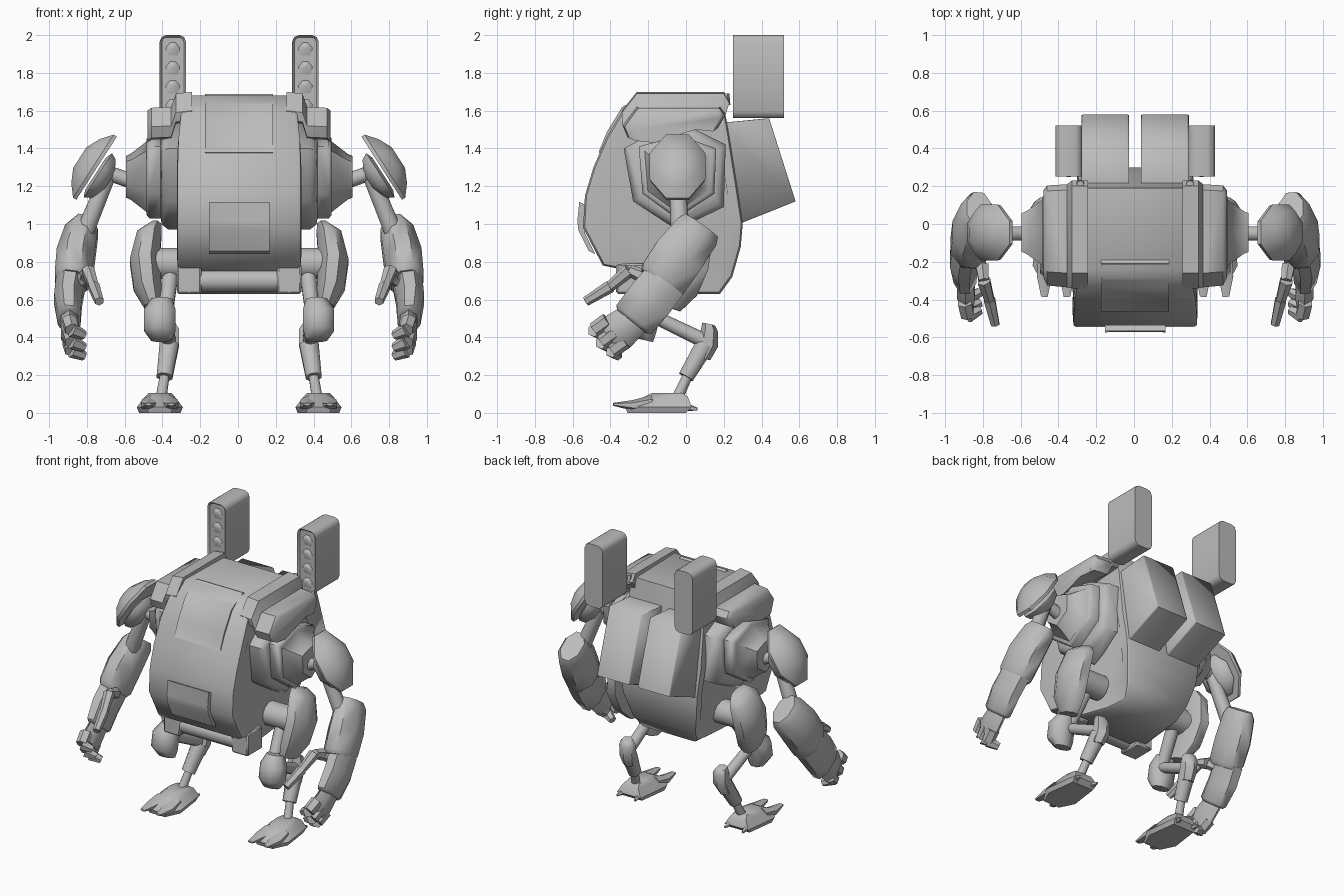
import bpy, bmesh, math
from mathutils import Vector

if "Cube" in bpy.data.objects:
    bpy.data.objects.remove(bpy.data.objects["Cube"])

CENTRE = 0.006
grey = bpy.data.materials.new("plain_grey")
grey.diffuse_color = (0.5, 0.5, 0.5, 1)
grey.use_nodes = True
grey.node_tree.nodes["Principled BSDF"].inputs["Base Color"].default_value = grey.diffuse_color


def finish(name, bm, mirror=True, angle=32):
    bmesh.ops.recalc_face_normals(bm, faces=bm.faces)
    me = bpy.data.meshes.new(name)
    bm.to_mesh(me)
    bm.free()
    me.materials.append(grey)
    ob = bpy.data.objects.new(name, me)
    bpy.context.collection.objects.link(ob)
    bpy.ops.object.select_all(action='DESELECT')
    ob.select_set(True)
    bpy.context.view_layer.objects.active = ob
    bpy.ops.object.shade_smooth_by_angle(angle=math.radians(angle))
    if mirror:
        m = ob.modifiers.new("mirror", 'MIRROR')
        m.use_mirror_merge = False
    ob.location.x = CENTRE
    return ob


def skin(bm, rings):
    """Join rings of points into a closed tube."""
    vs = [[bm.verts.new(p) for p in r] for r in rings]
    n = len(vs[0])
    for a, b in zip(vs, vs[1:]):
        for i in range(n):
            j = (i + 1) % n
            bm.faces.new((a[i], a[j], b[j], b[i]))
    bm.faces.new(vs[0][::-1])
    bm.faces.new(vs[-1])


def loft(name, stations, sides=8, mirror=True, turn=0.5, angle=52):
    """Stations are (centre, radius across x, radius the other way)."""
    bm = bmesh.new()
    w = (Vector(stations[-1][0]) - Vector(stations[0][0])).normalized()
    hint = Vector((0, 1, 0)) if abs(w.x) > 0.8 else Vector((1, 0, 0))
    u = (hint - w * hint.dot(w)).normalized()
    v = w.cross(u)
    rings = []
    for c, ru, rv in stations:
        angs = [2 * math.pi * (i + turn) / sides for i in range(sides)]
        rings.append([Vector(c) + u * ru * math.cos(a) + v * rv * math.sin(a) for a in angs])
    skin(bm, rings)
    return finish(name, bm, mirror, angle)


def rod(name, a, b, ra, rb=None, sides=10, mirror=True):
    rb = rb or ra
    return loft(name, [(a, ra, ra), (b, rb, rb)], sides, mirror)


def slabs(name, rings, mirror=True, bevel=0, angle=40):
    """Each ring is (x, [(y, z), ...])."""
    bm = bmesh.new()
    skin(bm, [[(x, y, z) for y, z in p] for x, p in rings])
    if bevel:
        bmesh.ops.bevel(bm, geom=bm.edges[:], offset=bevel, segments=1,
                        affect='EDGES', profile=0.5)
    return finish(name, bm, mirror, angle)


def rect(y0, y1, z0, z1):
    return [(y0, z0), (y1, z0), (y1, z1), (y0, z1)]


# hull: side profile with a half width at each point, tight rims
hull = [(-0.24, 1.68, .30), (-0.33, 1.61, .31), (-0.42, 1.46, .325), (-0.49, 1.30, .33),
        (-0.535, 1.15, .33), (-0.545, 0.98, .33), (-0.44, 0.78, .33), (-0.34, 0.76, .325),
        (-0.28, 0.66, .30), (0.02, 0.63, .24), (0.18, 0.63, .22), (0.245, 0.72, .25),
        (0.29, 0.88, .29), (0.30, 1.0, .30), (0.27, 1.2, .31), (0.22, 1.52, .30), (0.19, 1.67, .29)]


def hull_ring(dx, k):
    return [(math.copysign(max(w - abs(dx), 0.01), dx), -0.1 + (y + 0.1) * k, 1.15 + (z - 1.15) * k)
            for y, z, w in hull]


bm = bmesh.new()
skin(bm, [hull_ring(-1e-5, .85), hull_ring(-.004, .98), hull_ring(-.018, 1),
          hull_ring(.018, 1), hull_ring(.004, .98), hull_ring(1e-5, .85)])
finish("hull", bm, False, 45)


# front window and lower hatch: raised panels following the hull front
def panel(name, x, path, thick, border):
    bm = bmesh.new()
    a = [[bm.verts.new((s * x, y, z)) for s in (-1, 1)] for y, z in path]
    faces = [bm.faces.new((p[0], p[1], q[1], q[0])) for p, q in zip(a, a[1:])]
    bmesh.ops.recalc_face_normals(bm, faces=faces)
    ext = bmesh.ops.extrude_face_region(bm, geom=faces)
    vs = [e for e in ext['geom'] if isinstance(e, bmesh.types.BMVert)]
    top = [e for e in ext['geom'] if isinstance(e, bmesh.types.BMFace)]
    bmesh.ops.translate(bm, verts=vs, vec=(0, -thick, thick * 0.5))
    bmesh.ops.inset_region(bm, faces=top, thickness=border, depth=-0.004)
    return finish(name, bm, False, 30)


panel("window", 0.18, [(-0.445, 1.37), (-0.40, 1.48), (-0.32, 1.61), (-0.19, 1.68)], 0.018, 0.012)
panel("lower_hatch", 0.16, [(-0.48, 0.84), (-0.535, 0.95), (-0.54, 1.0), (-0.53, 1.10)], 0.035, 0.02)

# lower front frame
slabs("frame_post", [(0.20, rect(-.37, -.2, .63, .79)), (0.33, rect(-.37, -.2, .63, .79))], bevel=.01)
rod("frame_bar", (-0.22, -0.31, 0.70), (0.22, -0.31, 0.70), 0.06, mirror=False)

# stepped shoulder hub
big = [(-.33, 1.40), (-.28, 1.12), (-.05, .97), (.2, 1.09), (.21, 1.42), (-.05, 1.55)]
mid = [(-.25, 1.41), (-.23, 1.16), (-.05, 1.03), (.15, 1.16), (.16, 1.40), (-.04, 1.47)]


def shrink(p, k):
    return [(-.045 + (y + .045) * k, 1.25 + (z - 1.25) * k) for y, z in p]


slabs("shoulder_hub", [(.28, big), (.375, big), (.41, shrink(big, .9)), (.415, mid),
                       (.475, mid), (.49, shrink(mid, .92)), (.49, shrink(mid, .85)),
                       (.575, shrink(mid, .55)), (.60, shrink(mid, .5)), (.60, shrink(mid, .3))], angle=55)

# shoulder cover over the hub
cov = [(-.26, 1.70), (.2, 1.70), (.23, 1.65), (.19, 1.58), (.08, 1.57), (-.2, 1.54), (-.33, 1.55), (-.34, 1.60)]
low = [(-.26, 1.62), (.18, 1.62), (.21, 1.58), (.17, 1.51), (.06, 1.52), (-.2, 1.45), (-.31, 1.46), (-.335, 1.52)]
slabs("shoulder_cover", [(.25, cov), (.335, [(y, z - .01) for y, z in cov]), (.36, low),
                         (.465, [(y * .97, z - .005) for y, z in low]),
                         (.485, [(y * .85, z - .02) for y, z in low])], angle=50)
rod("cover_knob", (.29, .21, 1.63), (.29, .21, 1.69), .025, .02, 6)

# launcher pods with a sunken front and four rockets each
bm = bmesh.new()
bmesh.ops.create_cube(bm, size=1)
for v in bm.verts:
    v.co = (.351 + v.co.x * .14, .385 + v.co.y * .27, 1.78 + v.co.z * .44)
along = [e for e in bm.edges if abs((e.verts[0].co - e.verts[1].co).y) > .1]
bmesh.ops.bevel(bm, geom=along, offset=.035, segments=2, affect='EDGES', profile=.5)
bm.normal_update()
face = [f for f in bm.faces if f.normal.y < -.9]
bmesh.ops.inset_region(bm, faces=face, thickness=.012)
bmesh.ops.translate(bm, verts=face[0].verts[:], vec=(0, .015, 0))
finish("launcher_pod", bm, angle=50)
for z in (1.63, 1.73, 1.83, 1.93):
    loft("rocket", [((.351, .30, z), .046, .046), ((.351, .27, z), .046, .046),
                    ((.351, .25, z + .01), .012, .012)], 6, turn=0, angle=60)

# twin back packs
pack = [(.18, 1.535), (.44, 1.56), (.58, 1.12), (.28, 1.0)]
inner = [(.18, 1.535), (.436, 1.558), (.575, 1.122), (.28, 1.002)]
slabs("back_pack", [(.032, inner), (.042, pack), (.274, pack), (.284, inner)], angle=80)

# arm: link, upper arm, armour shells
rod("shoulder_link", (.58, -.05, 1.23), (.72, -.05, 1.28), .04)
rod("upper_arm", (.68, -.05, 1.29), (.82, -.03, .95), .042, .05)
n = Vector((.84, 0, .54))


def shell(name, base, data, sides=8):
    loft(name, [(Vector(base) + n * d, a, b) for d, a, b in data], sides, angle=45)


shell("outer_shoulder_pad", (.755, -.045, 1.295),
      [(0, .155, .215), (.02, .16, .215), (.07, .125, .15), (.105, .06, .07)])
shell("inner_shoulder_pad", (.735, -.045, 1.25),
      [(-.055, .06, .06), (-.02, .12, .13), (.015, .13, .15), (.03, .09, .11)])

# boxy forearm in two overlapping sleeves
loft("upper_forearm", [((.825, .08, .99), .07, .115), ((.835, .055, .955), .095, .135),
                       ((.865, -.04, .83), .11, .148), ((.88, -.12, .71), .105, .145),
                       ((.885, -.135, .685), .085, .13)], 8)
loft("forearm_sleeve", [((.89, -.11, .70), .085, .13), ((.905, -.19, .60), .08, .135),
                        ((.90, -.275, .495), .065, .13), ((.90, -.285, .48), .05, .105)], 8)

# hand: palm, three curled fingers, thumb
loft("palm", [((.90, -.27, .50), .05, .09), ((.895, -.36, .43), .055, .105), ((.885, -.40, .395), .04, .085)], 6)
for y, z in ((-.465, .47), (-.425, .405), (-.37, .36)):
    k = Vector((.90, y + .05, z + .02))
    j = Vector((.885, y - .02, z - .03))
    t = Vector((.82, y + .01, z - .06))
    rod("finger_base", k, j, .042, .04, 6)
    rod("finger_tip", j, t, .04, .025, 6)
thumb = [Vector(p) for p in ((.81, -.22, .72), (.80, -.30, .755), (.77, -.40, .67), (.74, -.53, .59))]
for i, r in enumerate((.04, .038, .034)):
    rod("thumb_joint", thumb[i], thumb[i + 1], r, r * .75, 6)
rod("thumb_mount", (.88, -.16, .68), thumb[0], .045, .035, 6)

# leg: hip, thigh rods and armour, knee, shank, ankle
rod("hip_axle", (.26, -.02, .79), (.47, -.02, .79), .085, sides=12)
loft("thigh_armour", [((.445, .04, .995), .035, .08), ((.475, .03, .95), .07, .125),
                      ((.50, -.01, .80), .085, .145), ((.485, -.06, .66), .08, .135),
                      ((.455, -.10, .56), .05, .08)], 8)
rod("thigh_rod", (.36, -.02, .77), (.39, -.18, .52), .045, .04)
loft("knee_armour", [((.41, -.17, .60), .06, .06), ((.42, -.21, .54), .09, .085),
                     ((.42, -.23, .44), .09, .08), ((.41, -.22, .385), .06, .05)], 8)
rod("shank", (.39, -.20, .525), (.375, .09, .385), .035, .04)
loft("hock", [((.37, .12, .47), .04, .035), ((.365, .125, .44), .055, .045),
              ((.365, .115, .36), .055, .055), ((.375, .08, .29), .045, .05)], 6)
rod("lower_leg", (.37, .10, .36), (.395, .0, .19), .055, .045, 8)
rod("ankle", (.39, .02, .22), (.415, -.05, .07), .026, .03)

# foot: low wedge with two flat toes and a heel spur
bm = bmesh.new()
skin(bm, [[(.42 + a * sx, y, z) for a, y in ((-1, yf + .1), (-.55, yf), (.55, yf), (1, yf + .1), (.75, yb), (-.75, yb))]
          for sx, yf, yb, z in ((.11, -.31, .0, .0), (.122, -.32, .03, .03), (.08, -.22, .01, .085), (.06, -.18, -.02, .105))])
finish("foot", bm, angle=40)
for s in (-1, 1):
    loft("toe", [((.42 + s * .05, -.18, .05), .05, .045), ((.42 + s * .06, -.28, .04), .045, .028),
                 ((.42 + s * .06, -.385, .045), .02, .008)], 6)
    rod("heel_spur", (.42 + s * .06, .0, .03), (.42 + s * .07, .06, .02), .022, .008, 5)
